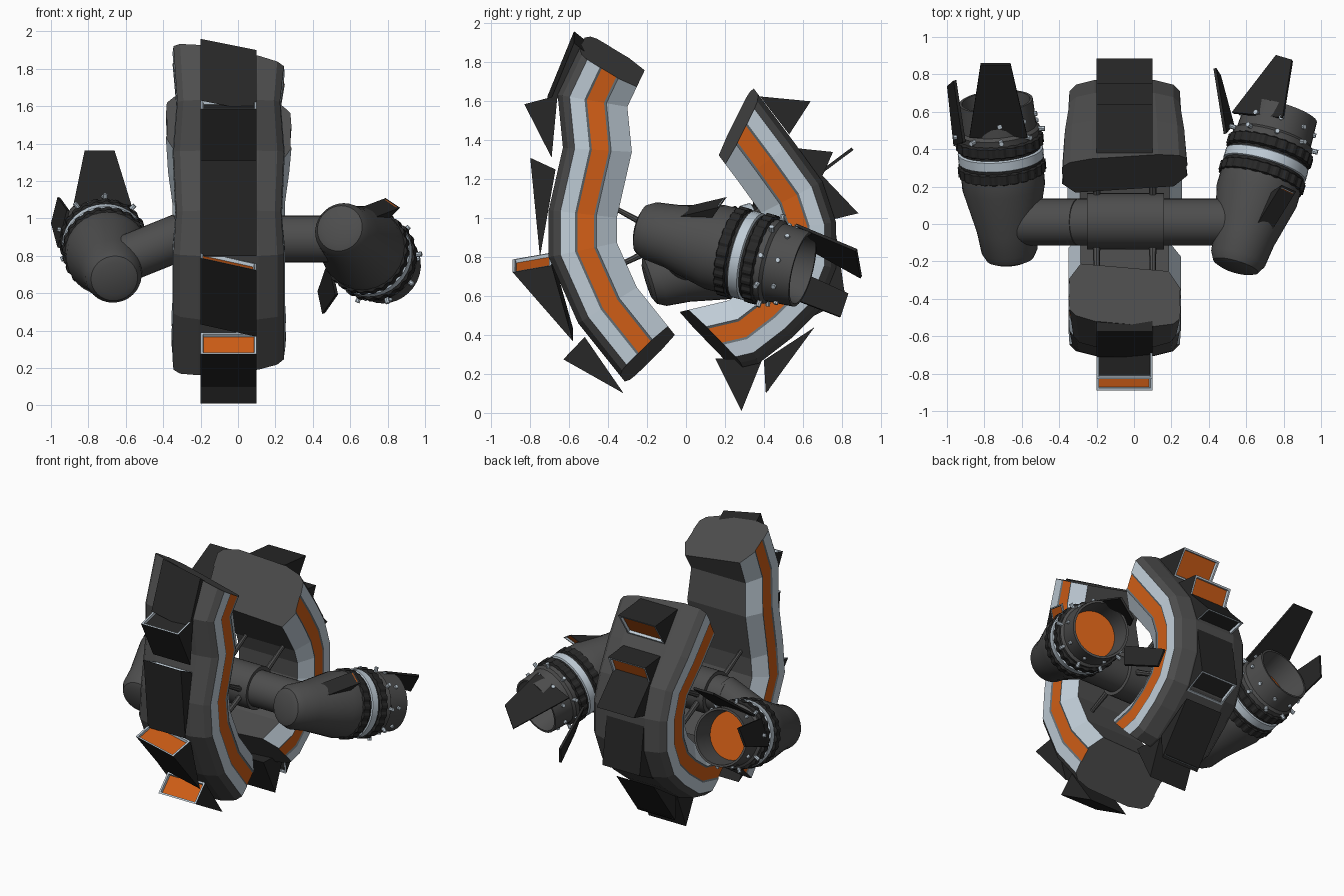
import bpy, bmesh, math
from mathutils import Vector, Matrix

if "Cube" in bpy.data.objects:
    bpy.data.objects.remove(bpy.data.objects["Cube"])

def mat(name, c):
    m = bpy.data.materials.new(name)
    m.diffuse_color = (*c, 1)
    m.use_nodes = True
    m.node_tree.nodes["Principled BSDF"].inputs["Base Color"].default_value = m.diffuse_color
    return m

MATS = [mat("dark grey", (.075, .075, .075)), mat("black", (.02, .02, .02)),
        mat("light grey", (.52, .60, .67)), mat("orange", (.62, .11, .008)),
        mat("trim grey", (.13, .15, .165))]
DARK, BLACK, LIGHT, ORANGE, TRIM = range(5)
XC = -.05                      # centre line of both shells

def finish(name, bm, smooth=False):
    bmesh.ops.recalc_face_normals(bm, faces=bm.faces)
    me = bpy.data.meshes.new(name)
    bm.to_mesh(me)
    bm.free()
    for m in MATS:
        me.materials.append(m)
    if smooth:
        me.shade_smooth()
        me.set_sharp_from_angle(angle=math.radians(32))
    ob = bpy.data.objects.new(name, me)
    bpy.context.collection.objects.link(ob)
    return ob

# half cross-section of a shell: x, outward offset, colour of the strip that follows
HALF = [(.16, .19, DARK), (.26, .165, DARK), (.295, .13, LIGHT), (.30, .055, TRIM),
        (.295, .043, ORANGE), (.295, -.043, TRIM), (.30, -.055, LIGHT), (.235, -.16, DARK)]

def shell(name, path, side, widths, cuts):
    """Sweep the section along a (y, z) path; cuts shear the two ends."""
    pts = [Vector(p) for p in path]
    n = len(pts)
    ring = [(x, o) for x, o, _ in HALF] + [(-x, o) for x, o, _ in reversed(HALF)]
    cols = [c for *_, c in HALF] + [c for *_, c in reversed(HALF[:-1])] + [DARK]
    bm = bmesh.new()
    rows = []
    for i, p in enumerate(pts):
        a = (p - pts[i - 1]).normalized() if i else None
        b = (pts[i + 1] - p).normalized() if i < n - 1 else None
        t = ((a or b) + (b or a)).normalized()
        mitre = 1 / t.dot(a or b)
        out = Vector((t.y, -t.x)) * side
        kx, kn = cuts[0] if i == 0 else cuts[1] if i == n - 1 else (0, 0)
        row = []
        for x, o in ring:
            q = p + out * o * mitre + t * (kx * x + kn * o)
            row.append(bm.verts.new((XC + x * widths[i], q.x, q.y)))
        rows.append(row)
    for r, s in zip(rows, rows[1:]):
        for k in range(len(ring)):
            j = (k + 1) % len(ring)
            bm.faces.new((r[k], r[j], s[j], s[k])).material_index = cols[k]
    bm.faces.new(rows[0])
    bm.faces.new(rows[-1])
    finish(name, bm)

shell("front_shell", [(-.37, 1.80), (-.465, 1.60), (-.44, 1.35), (-.515, 1.02),
                      (-.515, .84), (-.39, .56), (-.19, .31)], 1,
      [1, .93, 1, .95, 1, 1, 1], [(.2, -.1), (-.12, .1)])
shell("rear_shell", [(.265, 1.46), (.40, 1.28), (.53, 1.10), (.58, .95), (.58, .78),
                     (.52, .63), (.42, .53), (.29, .43), (.12, .39)], -1,
      [1.12, 1.08, 1, 1, 1, 1, 1, 1.02, 1.02], [(.12, -.5), (-.1, -.6)])

def scoop(name, P, Q, R, inner=None, x0=-.2, x1=.1, skew=0, M=None, frame=.018):
    """Wedge plate: P lip, Q lip base, R tail; the P-Q side is a framed opening."""
    bm = bmesh.new()
    a, b = [[bm.verts.new((x, y, z - skew * (x - XC))) for y, z in (P, Q, R)] for x in (x0, x1)]
    bm.faces.new(a)
    bm.faces.new(b[::-1])
    quads = [bm.faces.new((a[i], b[i], b[(i + 1) % 3], a[(i + 1) % 3])) for i in range(3)]
    for f in bm.faces:
        f.material_index = BLACK
    bmesh.ops.recalc_face_normals(bm, faces=bm.faces)
    if inner is not None:
        lip = quads[0]
        res = bmesh.ops.inset_region(bm, faces=[lip], thickness=frame, depth=0)
        for f in res["faces"]:
            f.material_index = LIGHT
        res = bmesh.ops.inset_region(bm, faces=[lip], thickness=.004, depth=-frame)
        for f in res["faces"]:
            f.material_index = LIGHT
        lip.material_index = inner
    ob = finish(name, bm)
    if M:
        ob.matrix_world = M

# armour scoops: front ones open upwards, rear ones open downwards
FRONT = [((-.575, 1.93), (-.45, 1.83), (-.71, 1.6), None, .2),
         ((-.83, 1.585), (-.66, 1.63), (-.69, 1.31), BLACK, 0),
         ((-.80, 1.31), (-.67, 1.25), (-.75, .80), BLACK, 0),
         ((-.89, .755), (-.69, .79), (-.58, .40), ORANGE, .22),
         ((-.63, .275), (-.52, .39), (-.32, .10), ORANGE, 0)]
REAR = [((.64, 1.6), (.53, 1.43), (.38, 1.625), ORANGE, 0),
        ((.755, 1.34), (.68, 1.17), (.56, 1.36), ORANGE, 0),
        ((.885, 1.025), (.74, .99), (.68, 1.24), BLACK, 0),
        ((.82, .58), (.66, .50), (.76, .99), BLACK, 0),
        ((.41, .10), (.40, .27), (.66, .44), BLACK, 0),
        ((.285, .01), (.15, .28), (.39, .27), None, 0)]
for label, rows in (("front", FRONT), ("rear", REAR)):
    for i, (P, Q, R, inner, skew) in enumerate(rows):
        scoop(f"{label}_scoop_{i + 1}", P, Q, R, inner, skew=skew)

def axis_matrix(a, d):
    return Matrix.Translation(a) @ Vector(d).to_track_quat('Z', 'Y').to_matrix().to_4x4()

def lathe(name, prof, M, segs=32, rib=0):
    """Revolve (t, r, colour) along local z; rib alternates the radius."""
    bm = bmesh.new()
    rows = []
    for t, r, _ in prof:
        rows.append([bm.verts.new(M @ Vector((
            (r - rib * (k // 2 % 2)) * math.cos(2 * math.pi * k / segs),
            (r - rib * (k // 2 % 2)) * math.sin(2 * math.pi * k / segs), t))) for k in range(segs)])
    for r, s, p in zip(rows, rows[1:], prof):
        for k in range(segs):
            j = (k + 1) % segs
            bm.faces.new((r[k], r[j], s[j], s[k])).material_index = p[2]
    bm.faces.new(rows[0]).material_index = prof[0][2]
    bm.faces.new(rows[-1]).material_index = prof[-1][2]
    return finish(name, bm, smooth=not rib)

def rod(name, a, b, r0, r1, col=DARK, segs=32):
    a, b = Vector(a), Vector(b)
    return lathe(name, [(0, r0, col), ((b - a).length, r1, col)], axis_matrix(a, b - a), segs)

# cross axle, sleeve and bent left arm
rod("axle", (-.36, .01, .89), (.60, .01, .89), .125, .125)
rod("axle_sleeve", (-.25, .015, .89), (.16, .015, .89), .15, .15)
rod("left_arm", (-.30, .01, .905), (-.66, .01, .76), .125, .125)
# struts that carry the shells
for x in (-.2, .1):
    for k, (y, z) in enumerate([(-.38, 1.06), (-.38, .74), (.45, 1.08), (.45, .70)]):
        rod(f"strut_{k}", (x, .01 + y * .2, .89), (x, y, z), .022, .012, segs=8)

ENGINE = [(0, .09, DARK), (.015, .125, DARK), (.06, .15, DARK), (.18, .165, DARK),
          (.42, .222, DARK), (.50, .222, BLACK), (.70, .215, DARK), (.74, .222, DARK),
          (.755, .205, DARK), (.90, .198, DARK), (.90, .183, DARK), (.74, .165, ORANGE)]

def engine(name, start, end):
    M = axis_matrix(start, Vector(end) - Vector(start))
    lathe(name + "_body", ENGINE, M)
    for i, t in enumerate((.49, .64)):
        lathe(f"{name}_ribbed_ring_{i}", [(t, .215, BLACK), (t + .01, .236, BLACK),
              (t + .06, .236, BLACK), (t + .07, .215, BLACK)], M, 96, .008)
    lathe(name + "_light_ring", [(.565, .21, LIGHT), (.575, .229, LIGHT),
          (.625, .229, LIGHT), (.635, .21, LIGHT)], M)
    # light pegs around the nozzle collar
    for k in range(9):
        a = 2 * math.pi * (k + .3) / 9
        d = Vector((math.cos(a), math.sin(a), 0))
        for t, r in ((.735, .25), (.82, .215)):
            p = M @ (d * .19 + Vector((0, 0, t)))
            rod(f"{name}_peg_{k}", p, M @ (d * r + Vector((0, 0, t))), .013, .013, LIGHT, 8)
    return M

right = engine("right_engine", (.54, -.24, .95), (.785, .59, .74))
left = engine("left_engine", (-.66, -.20, .675), (-.735, .62, .93))

def petal(name, pts):
    """Flat tapering fin with a little thickness."""
    bm = bmesh.new()
    f = bm.faces.new([bm.verts.new(p) for p in pts])
    f.material_index = BLACK
    bm.normal_update()
    off = f.normal * .016
    ext = bmesh.ops.extrude_face_region(bm, geom=[f], use_keep_orig=True)
    bmesh.ops.translate(bm, verts=[v for v in ext["geom"] if isinstance(v, bmesh.types.BMVert)], vec=off)
    for g in bm.faces:
        g.material_index = BLACK
    finish(name, bm)

petal("right_upper_fin", [(.53, .59, .86), (.80, .56, .96), (.85, .87, .83), (.765, .895, .69)])
petal("right_lower_fin", [(.48, .48, .77), (.52, .53, .59), (.45, .79, .49), (.425, .83, .61)])
petal("left_upper_fin", [(-.88, .47, 1.06), (-.57, .47, 1.06), (-.66, .86, 1.35), (-.82, .86, 1.35)])
petal("left_outer_fin", [(-.95, .42, .84), (-.90, .44, 1.04), (-.95, .77, 1.11), (-.985, .74, .97)])

# small intake on the right engine, lying along its outer upper flank
ax = (right.to_3x3() @ Vector((0, 0, 1))).normalized()
up = Vector((.55, 0, .83))
up = (up - ax * up.dot(ax)).normalized()
sd = ax.cross(up)
base = Vector((.54, -.24, .95)) + ax * .40
R3 = Matrix((sd, ax, up)).transposed().to_4x4()
scoop("engine_intake", (.05, .29), (.0, .19), (-.20, .15), ORANGE, -.05, .05, 0,
      Matrix.Translation(base) @ R3, .012)
